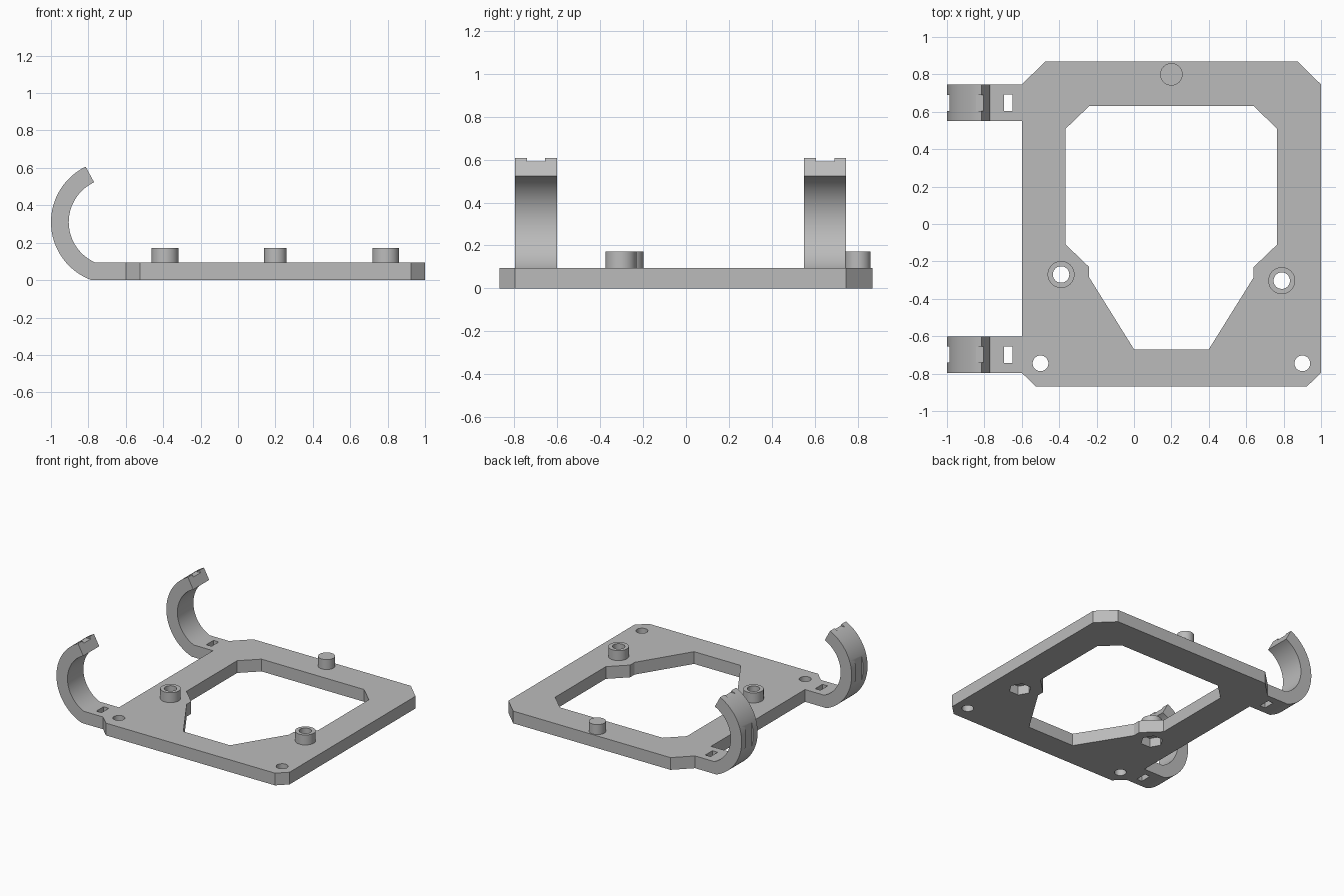
import bpy, bmesh
from math import cos, sin, pi, radians
from mathutils import Vector

if "Cube" in bpy.data.objects:
    bpy.data.objects.remove(bpy.data.objects["Cube"], do_unlink=True)

grey = bpy.data.materials.new("plain grey")
grey.use_nodes = True
grey.diffuse_color = (0.5, 0.5, 0.5, 1)
grey.node_tree.nodes["Principled BSDF"].inputs["Base Color"].default_value = (0.5, 0.5, 0.5, 1)

THICK = 0.095   # plate thickness
TOP = 0.172     # top of the bosses


def extrude(name, points, offset):
    """Closed flat outline of 3D points, extruded along offset."""
    bm = bmesh.new()
    face = bm.faces.new([bm.verts.new(p) for p in points])
    new = bmesh.ops.extrude_face_region(bm, geom=[face])["geom"]
    bmesh.ops.translate(bm, vec=Vector(offset),
                        verts=[v for v in new if isinstance(v, bmesh.types.BMVert)])
    bmesh.ops.recalc_face_normals(bm, faces=bm.faces)
    mesh = bpy.data.meshes.new(name)
    bm.to_mesh(mesh)
    bm.free()
    mesh.materials.append(grey)
    ob = bpy.data.objects.new(name, mesh)
    bpy.context.collection.objects.link(ob)
    return ob


def prism(name, outline, z0, z1):
    return extrude(name, [(x, y, z0) for x, y in outline], (0, 0, z1 - z0))


def disc(name, x, y, r, z0, z1, sides=40):
    ring = [(x + r * cos(2 * pi * i / sides), y + r * sin(2 * pi * i / sides))
            for i in range(sides)]
    return prism(name, ring, z0, z1)


def box(name, x0, x1, y0, y1, z0, z1):
    return prism(name, [(x0, y0), (x1, y0), (x1, y1), (x0, y1)], z0, z1)


def select(ob):
    bpy.ops.object.select_all(action="DESELECT")
    ob.select_set(True)
    bpy.context.view_layer.objects.active = ob


def cut(ob, cutters):
    for cutter in cutters:
        mod = ob.modifiers.new("cut", "BOOLEAN")
        mod.operation, mod.solver, mod.object = "DIFFERENCE", "EXACT", cutter
        select(ob)
        bpy.ops.object.modifier_apply(modifier=mod.name)
        bpy.data.objects.remove(cutter, do_unlink=True)


def smooth(ob):
    select(ob)
    bpy.ops.object.shade_smooth_by_angle(angle=radians(30))


# Clip positions along y, and the x where tabs turn into clips
clips = {"front": (-0.796, -0.601), "back": (0.55, 0.746)}
SEAM = -0.765

# Base plate with its two side tabs
(f0, f1), (b0, b1) = clips["front"], clips["back"]
plate = prism("base_plate", [
    (-0.6, b1), (-0.475, 0.868), (0.875, 0.868), (1, b1), (1, f0), (0.925, -0.868),
    (-0.525, -0.868), (-0.6, f0), (SEAM, f0), (SEAM, f1), (-0.6, f1),
    (-0.6, b0), (SEAM, b0), (SEAM, b1)], 0, THICK)

# Central opening, mirrored about its own middle line
MID = 0.2
half = [(0.44, 0.63), (0.565, 0.51), (0.565, -0.11), (0.44, -0.23), (0.44, -0.285), (0.2, -0.67)]
opening = [(MID + x, y) for x, y in half] + [(MID - x, y) for x, y in reversed(half)]
cutters = [prism("opening_cutter", opening, -0.1, 0.3)]

# Corner screw holes
for x in (-0.5, 0.9):
    cutters.append(disc("hole_cutter", x, -0.745, 0.042, -0.1, 0.3))

# Strap slots in the tabs
for y0, y1 in clips.values():
    m = (y0 + y1) / 2
    cutters.append(box("slot_cutter", -0.695, -0.65, m - 0.044, m + 0.044, -0.1, 0.3))

# Hollow bosses with hexagonal nut pockets beneath
for side, x, y in (("right", -0.39, -0.27), ("left", 0.79, -0.303)):
    cutters.append(disc("boss_hole_cutter", x, y, 0.044, -0.1, 0.3))
    cutters.append(disc("nut_pocket_cutter", x, y, 0.08, -0.1, 0.07, 6))
    boss = disc(side + "_boss", x, y, 0.072, THICK, TOP)
    cut(boss, [disc("bore_cutter", x, y, 0.044, 0, 0.3)])
    smooth(boss)
cut(plate, cutters)
smooth(plate)

# Solid locating peg
smooth(disc("locating_peg", MID, 0.8, 0.06, THICK, TOP))


# Curved clips with strap notches on the side and the tip
def arc(r, a0, a1, steps=36):
    return [(-0.67 + r * cos(radians(a0 + (a1 - a0) * i / steps)),
             0.31 + r * sin(radians(a0 + (a1 - a0) * i / steps))) for i in range(steps + 1)]


for name, (y0, y1) in clips.items():
    profile = arc(0.33, 116, 249.9) + [(SEAM, 0), (SEAM, THICK)] + arc(0.235, 245.5, 115)
    clip = extrude(name + "_clip", [(x, y0, z) for x, z in profile], (0, y1 - y0, 0))
    m = (y0 + y1) / 2
    cut(clip, [box("side_notch_cutter", -1.2, -0.986, m - 0.043, m + 0.043, 0, 0.5),
               box("tip_notch_cutter", -1, -0.7, m - 0.043, m + 0.043, 0.59, 0.8)])
    smooth(clip)
